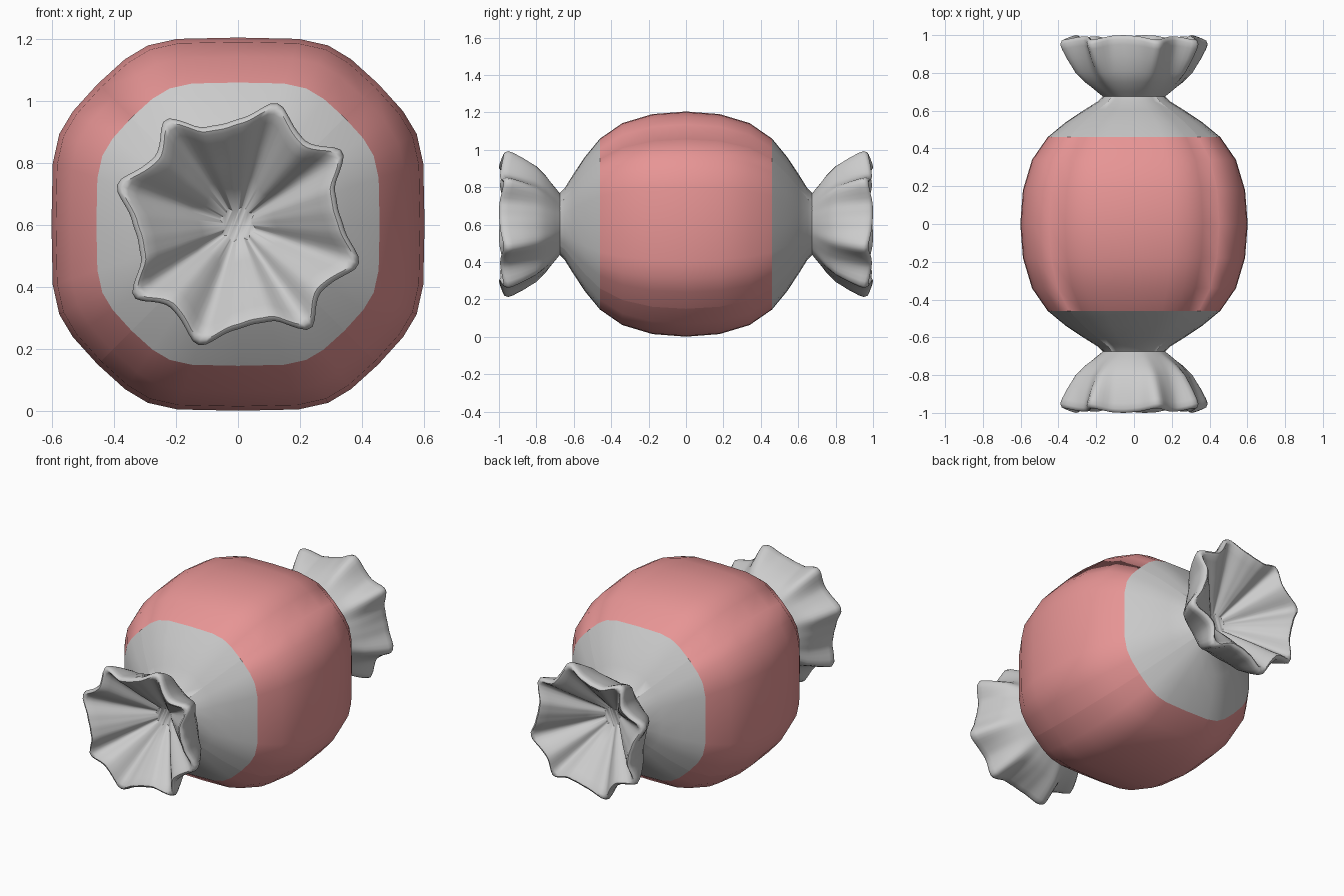
import bpy, bmesh
from math import sin, cos, radians, atan2, hypot, degrees, pi

if "Cube" in bpy.data.objects:
    bpy.data.objects.remove(bpy.data.objects["Cube"])

CZ = 0.603  # height of the candy's axis


def loft(name, rings, cap_end=False, mirror=False, angle=60):
    """Skin a list of closed rings of (x, y, z) points, smooth shaded."""
    bm = bmesh.new()
    vr = [[bm.verts.new(p) for p in ring] for ring in rings]
    n = len(vr[0])
    for a, b in zip(vr, vr[1:]):
        for i in range(n):
            j = (i + 1) % n
            bm.faces.new((a[i], a[j], b[j], b[i]))
    if cap_end:
        bm.faces.new(vr[-1])
    bmesh.ops.recalc_face_normals(bm, faces=bm.faces)
    me = bpy.data.meshes.new(name)
    bm.to_mesh(me)
    bm.free()
    ob = bpy.data.objects.new(name, me)
    bpy.context.collection.objects.link(ob)
    bpy.ops.object.select_all(action='DESELECT')
    ob.select_set(True)
    bpy.context.view_layer.objects.active = ob
    if mirror:
        mod = ob.modifiers.new("mirror", 'MIRROR')
        mod.use_axis = (False, True, False)
        mod.use_mirror_merge = False
        bpy.ops.object.modifier_apply(modifier=mod.name)
    bpy.ops.object.shade_smooth_by_angle(angle=radians(angle))
    return ob


# Rounded-square cross-section, one quarter repeated four times
half = [(1, 0), (.993, .325), (.958, .483), (.885, .605), (.752, .752)]
quarter = half + [(b, a) for a, b in half[:0:-1]]
section = []
for k in range(4):
    c, s = round(cos(k * pi / 2)), round(sin(k * pi / 2))
    section += [(x * c - z * s, x * s + z * c) for x, z in quarter]


def body_ring(y, r, round_mix=0.0):
    ring = []
    for x, z in section:
        d = hypot(x, z)
        m = (1 - round_mix) + round_mix / d
        ring.append((x * r * m, y, CZ + z * r * m))
    return ring


# Red middle of the candy
band_profile = [(.46, .457), (.34, .54), (.18, .588), (0, .602)]
band = loft("wrapper_band", [body_ring(-y, r) for y, r in band_profile]
            + [body_ring(y, r) for y, r in band_profile[-2::-1]])
red = bpy.data.materials.new("red_wrapper")
red.diffuse_color = (0.8, 0.3, 0.3, 1)
red.use_nodes = True
red.node_tree.nodes["Principled BSDF"].inputs["Base Color"].default_value = red.diffuse_color
band.data.materials.append(red)

# Grey tapering ends
end_profile = [(.46, .457, 0), (.54, .36, .2), (.605, .262, .6), (.65, .19, 1), (.675, .165, 1)]
loft("wrapper_shoulders", [body_ring(-y, r, m) for y, r, m in end_profile], mirror=True)

# Pleat outline: angle and radius over one quarter turn
pleat = [(-18, .420), (-6, .35), (8, .325), (22, .332), (35, .424),
         (43, .365), (50, .342), (60, .36), (72, .420)]
TIP = .412


def pleat_radius(deg):
    d = (deg + 18) % 90 - 18
    for (a0, r0), (a1, r1) in zip(pleat, pleat[1:]):
        if a0 <= d <= a1:
            return r0 + (r1 - r0) * (d - a0) / (a1 - a0)


N = 120
star = []
for i in range(N):
    a = i * 360 / N
    star.append(sum(pleat_radius(a + o) for o in (-3, -1.5, 0, 1.5, 3)) / 5)


def ruffle_ring(y_tip, y_valley, r, amount):
    ring = []
    for i, s in enumerate(star):
        a = i * 2 * pi / N
        rr = r * (1 - amount + amount * s / TIP)
        t = max(0, min(1, (s - .325) / (TIP - .325)))
        ring.append((rr * cos(a), -(y_valley + (y_tip - y_valley) * t), CZ + rr * sin(a)))
    return ring


# Gathered ends: outer flare, rolled lip, then pleated funnel inwards
ruffle = [(.675, .675, .165, 0), (.70, .70, .200, .12), (.75, .75, .270, .35),
          (.80, .81, .325, .55), (.87, .89, .372, .8), (.925, .95, .403, .95),
          (.95, .98, .412, 1), (.968, .995, .405, 1), (.975, 1.0, .392, 1),
          (.97, .993, .375, 1), (.945, .96, .345, 1.05), (.88, .885, .26, 1.2),
          (.80, .80, .16, 1.3), (.72, .72, .062, 1.3)]
loft("twisted_ruffles", [ruffle_ring(*p) for p in ruffle], cap_end=True, mirror=True, angle=50)
